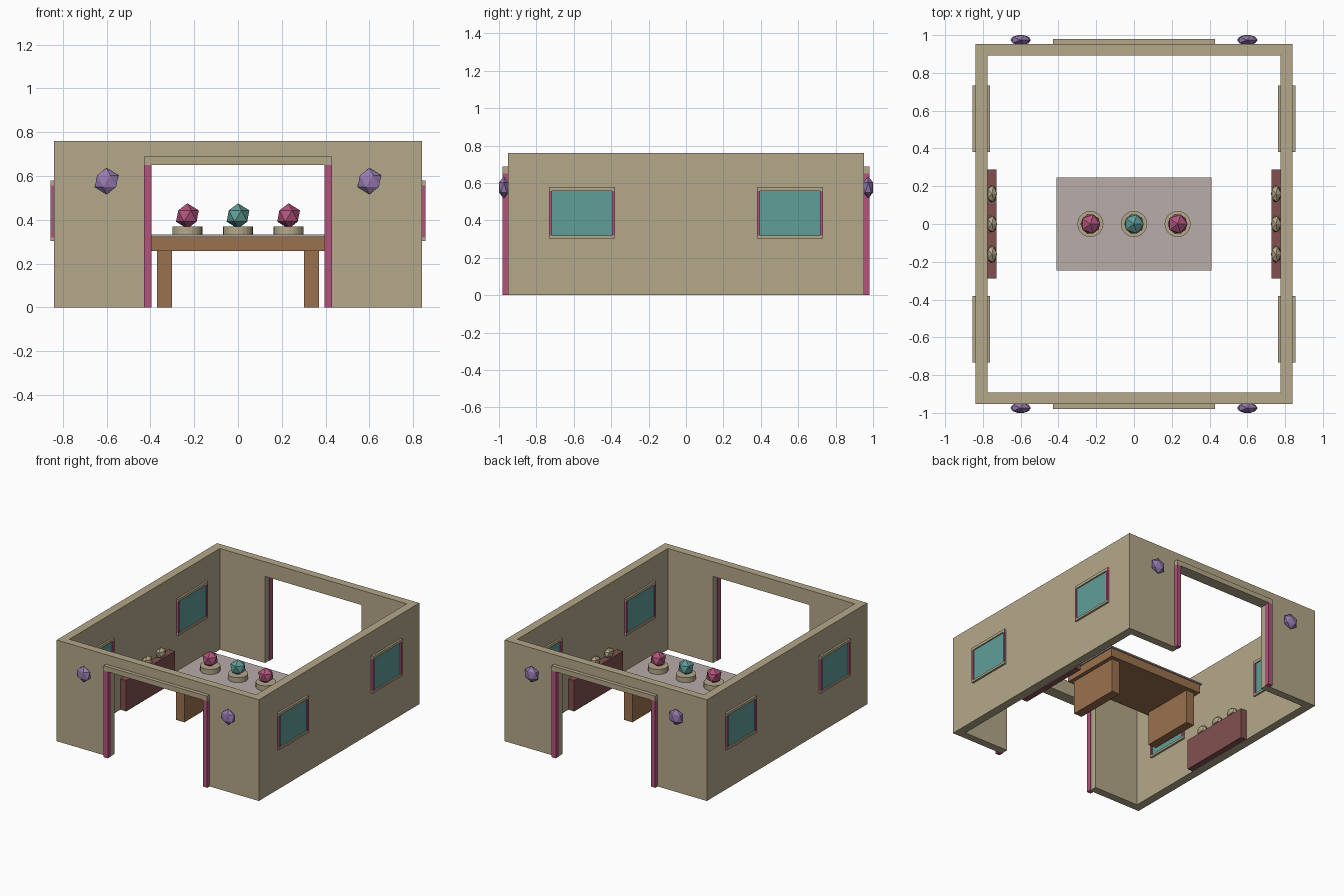
import bpy
import bmesh
from mathutils import Matrix, Vector

if "Cube" in bpy.data.objects:
    bpy.data.objects.remove(bpy.data.objects["Cube"], do_unlink=True)


def material(name, rgb):
    # sRGB bytes to linear values
    lin = [((c / 255 + 0.055) / 1.055) ** 2.4 for c in rgb] + [1.0]
    mat = bpy.data.materials.new(name)
    mat.use_nodes = True
    mat.diffuse_color = lin
    mat.node_tree.nodes["Principled BSDF"].inputs["Base Color"].default_value = lin
    return mat


SAND = material("sandstone", (181, 168, 138))
ROSE = material("rose trim", (178, 84, 124))
TEAL = material("teal glass", (96, 157, 152))
VIOLET = material("violet crystal", (151, 122, 176))
WOOD = material("warm wood", (155, 113, 78))
MAROON = material("maroon wood", (130, 80, 79))
STONE = material("pale stone", (184, 172, 169))


def finish(name, bm, mat):
    bmesh.ops.recalc_face_normals(bm, faces=bm.faces)
    mesh = bpy.data.meshes.new(name)
    bm.to_mesh(mesh)
    bm.free()
    mesh.materials.append(mat)
    obj = bpy.data.objects.new(name, mesh)
    bpy.context.collection.objects.link(obj)
    return obj


def box(name, xs, ys, zs, mat):
    lo, hi = (Vector(p) for p in zip(xs, ys, zs))
    size = [abs(s) for s in hi - lo]
    bm = bmesh.new()
    bmesh.ops.create_cube(bm, size=1, matrix=Matrix.Translation((lo + hi) / 2) @ Matrix.Diagonal((*size, 1)))
    return finish(name, bm, mat)


def gem(name, centre, radius, mat, scale=(1, 1, 1)):
    bm = bmesh.new()
    bmesh.ops.create_icosphere(bm, subdivisions=1, radius=radius,
                               matrix=Matrix.Translation(centre) @ Matrix.Diagonal((*scale, 1)))
    return finish(name, bm, mat)


def pedestal(name, x, radius, z0, z1):
    bm = bmesh.new()
    bmesh.ops.create_cone(bm, cap_ends=True, segments=20, radius1=radius, radius2=radius,
                          depth=z1 - z0, matrix=Matrix.Translation((x, 0, (z0 + z1) / 2)))
    return finish(name, bm, SAND)


W, D, H = 0.84, 0.952, 0.76      # outer half width, half depth, wall height
IX, IY = 0.776, 0.893            # inner half sizes
DOOR, DOOR_H = 0.4, 0.65

# End walls with a wide doorway, trimmed on the outside
for end, s in (("front", -1), ("back", 1)):
    outline = [(-W, 0), (-DOOR, 0), (-DOOR, DOOR_H), (DOOR, DOOR_H),
               (DOOR, 0), (W, 0), (W, H), (-W, H)]
    bm = bmesh.new()
    face = bm.faces.new([bm.verts.new((x, s * IY, z)) for x, z in outline])
    moved = bmesh.ops.extrude_face_region(bm, geom=[face])["geom"]
    bmesh.ops.translate(bm, vec=(0, s * (D - IY), 0),
                        verts=[v for v in moved if isinstance(v, bmesh.types.BMVert)])
    finish(end + "_wall", bm, SAND)
    trim = (s * (D - 0.01), s * 0.98)
    box(end + "_lintel", (-0.43, 0.43), trim, (DOOR_H, 0.688), SAND)
    for side, m in (("left", 1), ("right", -1)):
        box(f"{end}_{side}_jamb", (m * 0.396, m * 0.43), trim, (0, DOOR_H), ROSE)
        gem(f"{end}_{side}_wall_crystal", (m * 0.6, s * 0.974, 0.576), 0.06, VIOLET, (1, 0.51, 1))

# Side walls with windows that show on both faces, and a display bench inside
for side, m in (("left", 1), ("right", -1)):
    box(side + "_wall", (m * IX, m * W), (-IY, IY), (0, H), SAND)
    depth = (m * 0.762, m * 0.855)
    for end, s in (("front", -1), ("back", 1)):
        name = f"{side}_{end}_window"
        box(name + "_glass", (m * 0.77, m * 0.846), (s * 0.39, s * 0.722), (0.315, 0.562), TEAL)
        box(name + "_head", depth, (s * 0.38, s * 0.733), (0.557, 0.578), SAND)
        box(name + "_sill", depth, (s * 0.38, s * 0.733), (0.302, 0.318), SAND)
        for part, y in (("inner", 0.38), ("outer", 0.717)):
            box(f"{name}_{part}_post", depth, (s * y, s * (y + 0.016)), (0.318, 0.557), ROSE)
    box(side + "_bench", (m * 0.727, m * IX), (-0.288, 0.288), (0, 0.232), MAROON)
    for i in (-1, 0, 1):
        gem(f"{side}_bench_stone_{i + 2}", (m * 0.752, i * 0.16, 0.262), 0.05, SAND, (0.6, 1, 0.8))

# Central table
box("table_top", (-0.41, 0.41), (-0.246, 0.246), (0.322, 0.332), STONE)
box("table_apron", (-0.4, 0.4), (-0.235, 0.235), (0.257, 0.322), WOOD)
for side, m in (("left", 1), ("right", -1)):
    box(side + "_table_leg", (m * 0.302, m * 0.37), (-0.205, 0.205), (0, 0.257), WOOD)

# Crystals on round pedestals
for i, mat in ((-1, ROSE), (0, TEAL), (1, ROSE)):
    pedestal(f"pedestal_{i + 2}", i * 0.231, 0.069, 0.332, 0.37)
    gem(f"display_crystal_{i + 2}", (i * 0.231, 0, 0.417), 0.058, mat)
